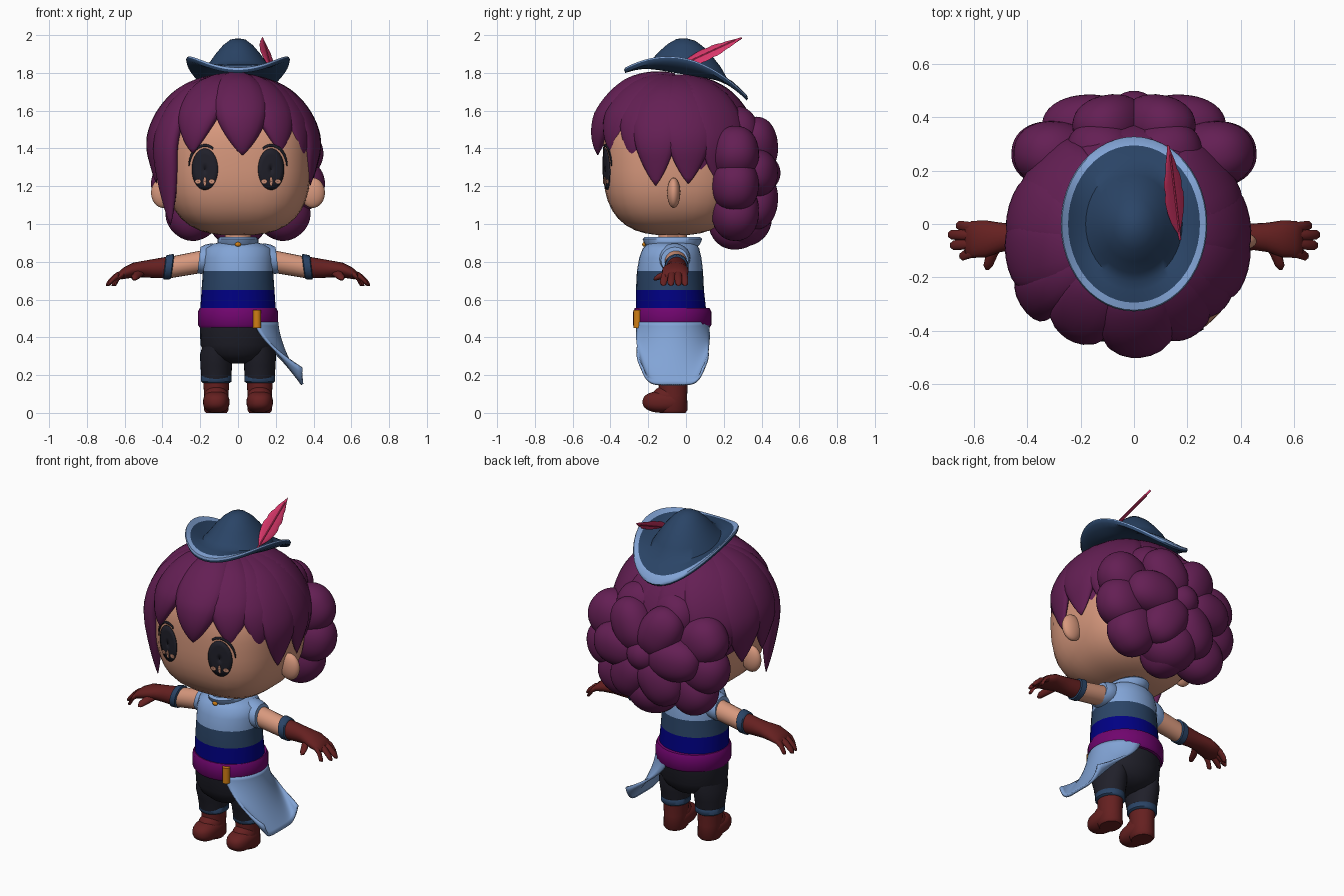
import bpy, bmesh, math
from math import sin, cos, pi, radians
from mathutils import Vector as V

if "Cube" in bpy.data.objects:
    bpy.data.objects.remove(bpy.data.objects["Cube"])

def material(name, rgb):
    m = bpy.data.materials.new(name)
    lin = [(c / 255 / 12.92) if c < 11 else ((c / 255 + 0.055) / 1.055) ** 2.4 for c in rgb]
    m.diffuse_color = (*lin, 1)
    m.use_nodes = True
    m.node_tree.nodes["Principled BSDF"].inputs["Base Color"].default_value = m.diffuse_color
    return m

HAIR = material("plum hair", (100, 31, 84))
SKIN = material("skin", (215, 152, 125))
NAVY = material("slate navy", (42, 68, 102))
LIGHT = material("light blue", (130, 164, 214))
BLUE = material("deep blue", (0, 0, 131))
BELT = material("magenta belt", (112, 5, 110))
DARK = material("charcoal", (32, 32, 42))
BROWN = material("red brown leather", (101, 32, 32))
PINK = material("pink feather", (217, 55, 106))
GOLD = material("gold", (208, 127, 20))

def finish(name, bm, mats, solid=0, angle=50):
    bmesh.ops.recalc_face_normals(bm, faces=bm.faces)
    me = bpy.data.meshes.new(name)
    bm.to_mesh(me)
    bm.free()
    ob = bpy.data.objects.new(name, me)
    bpy.context.collection.objects.link(ob)
    for m in mats:
        me.materials.append(m)
    if solid:
        md = ob.modifiers.new("thickness", 'SOLIDIFY')
        md.thickness, md.offset = solid, 0
    bpy.ops.object.select_all(action='DESELECT')
    ob.select_set(True)
    bpy.context.view_layer.objects.active = ob
    bpy.ops.object.shade_smooth_by_angle(angle=radians(angle))
    return ob

def ring(c, u, v, n=28):
    c, u, v = V(c), V(u), V(v)
    return [c + u * cos(2 * pi * i / n) + v * sin(2 * pi * i / n) for i in range(n)]

def loft(name, rings, mats, bands=None, closed=True, solid=0, angle=50):
    """Skin a list of point rows; bands gives the material index of each strip."""
    bm = bmesh.new()
    rows = [[bm.verts.new(p) for p in r] for r in rings]
    n = len(rows[0])
    for k in range(len(rows) - 1):
        for i in range(n if closed else n - 1):
            j = (i + 1) % n
            f = bm.faces.new((rows[k][i], rows[k][j], rows[k + 1][j], rows[k + 1][i]))
            f.material_index = bands[k] if bands else 0
    if closed and not solid:
        bm.faces.new(rows[0]).material_index = bands[0] if bands else 0
        bm.faces.new(rows[-1]).material_index = bands[-1] if bands else 0
    return finish(name, bm, mats, solid, angle)

def stack(name, x, prof, mats, bands=None):
    """Vertical loft from (z, x radius, y radius, y centre) rows."""
    return loft(name, [ring((x, c, z), (a, 0, 0), (0, b, 0)) for z, a, b, c in prof], mats, bands)

def blob(name, c, r, mat, n=2.0, up=None, top=None, cut=None):
    """Superellipsoid, optionally turned so its z axis follows 'up', or cut by a plane."""
    bm = bmesh.new()
    bmesh.ops.create_uvsphere(bm, u_segments=36, v_segments=24, radius=1)
    q = V(up).to_track_quat('Z', 'Y') if up else None
    for v in bm.verts:
        p = v.co * sum(abs(t) ** n for t in v.co) ** (-1 / n)
        p = V((p.x * r[0], p.y * r[1], p.z * (top if top and p.z > 0 else r[2])))
        v.co = (q @ p if q else p) + V(c)
    if cut:
        bmesh.ops.bisect_plane(bm, geom=bm.verts[:] + bm.edges[:] + bm.faces[:], plane_co=cut[0],
                               plane_no=cut[1], clear_inner=True)
        bmesh.ops.holes_fill(bm, edges=[e for e in bm.edges if e.is_boundary])
    return finish(name, bm, [mat])

# Head, ears and neck
N = 2.8
blob("head", (0, -.07, 1.34), (.385, .37, .40), SKIN, N, top=.34)
stack("neck", 0, [(.87, .07, .075, -.07), (1.0, .07, .075, -.07)], [SKIN])

def on_face(x, z, lift=.004):
    rz = .34 if z > 1.34 else .40
    k = 1 - abs(x / .385) ** N - abs((z - 1.34) / rz) ** N
    return V((x, -.07 - .37 * max(k, 0) ** (1 / N) - lift, z))

def eye_plate(name, cx, cz, rx, rz, mat, lift):
    rows = [[on_face(cx + rx * k * cos(2 * pi * i / 28), cz + rz * k * sin(2 * pi * i / 28), lift)
             for i in range(28)] for k in (.02, .35, .7, 1)]
    loft(name, rows, [mat], solid=.004)

for s in (-1, 1):
    blob("ear", (s * .395, -.065, 1.165), (.065, .035, .08), SKIN)
    eye_plate("eye", s * .175, 1.29, .069, .11, DARK, .004)
    for dx in (-.036, .036):
        eye_plate("eye_glint", s * .175 + dx, 1.225, .015, .012, SKIN, .008)
    eye_plate("eye_glint_tall", s * .175, 1.225, .007, .025, SKIN, .008)
    arc = [radians(8 + 112 * i / 20) for i in range(21)]
    lash = [[on_face(s * (.175 + (rx - d * abs(i - 10) / 10) * cos(a)), 1.29 + rz * sin(a))
             for i, a in enumerate(arc)] for rx, rz, d in ((.083, .119, 0), (.097, .133, .009))]
    loft("eyelash", lash, [DARK], closed=False, solid=.004)

# Hair cap, trimmed along a sloping hairline
HC = V((-.02, -.06, 1.375))
blob("hair_cap", HC, (.43, .41, .40), HAIR, cut=((0, 0, 1.34), (0, .65, 1)))

def lock(az, ztip, w, thick=.045):
    """Leaf-shaped strand running from the crown over the head, then straight down."""
    a = radians(az)
    out, side = V((sin(a), -cos(a), 0)), V((cos(a), sin(a), 0))
    rad = 1 / math.sqrt((sin(a) / .43) ** 2 + (cos(a) / .41) ** 2)
    arc, drop, rows, steps = .64, max(1.38 - ztip, 0), [], 26
    for k in range(steps + 1):
        t = k / steps
        d = t * (arc + drop)
        phi = min(d / arc, 1) * pi / 2
        fall = max(d - arc, 0)
        c = HC + out * (rad * sin(phi) - .08 * fall) + V((0, 0, .40 * cos(phi) - fall))
        nrm = out * sin(phi) + V((0, 0, cos(phi)))
        f = .3 + .7 * sin(t / .55 * pi / 2) if t < .55 else max(cos((t - .55) / .45 * pi / 2), .01) ** .8
        rows.append(ring(c, side * w * f, nrm * thick * min(1, f * 1.1), 16))
    loft("hair_lock", rows, [HAIR], angle=80)

for az, ztip, w, th in ((6, 1.37, .145, .07), (-32, 1.38, .13, .055), (36, 1.38, .125, .05), (58, 1.35, .11, .04),
                        (76, 1.21, .13, .04), (100, 1.22, .14, .04), (-59, 1.0, .10, .05), (-82, 1.22, .14, .045),
                        (-106, 1.2, .14, .045), (126, 1.2, .16, .045), (-130, 1.2, .16, .045),
                        (152, 1.25, .15, .04), (-156, 1.25, .15, .04), (180, 1.25, .15, .04)):
    lock(az, ztip, w, th)

# Gathered curls at the back, radiating like a flower
for k in range(9):
    a = radians(-90 + 40 * k)
    q = (cos(a) ** 4 + sin(a) ** 4) ** -.25
    blob("outer_curl", (.30 * q * cos(a), .26, 1.25 + .225 * q ** .3 * sin(a)), (.125, .145, .16), HAIR,
         2.2, up=(cos(a), .1, sin(a)))
for k in range(6):
    a = radians(60 * k)
    blob("inner_curl", (.185 * cos(a), .375, 1.27 + .165 * sin(a)), (.11, .125, .16), HAIR, 2.2,
         up=(cos(a), -.1, sin(a)))
blob("centre_curl", (0, .40, 1.27), (.10, .10, .10), HAIR)
blob("nape_curl", (0, .30, 1.03), (.16, .155, .15), HAIR)

# Hat: curled brim with a light trim on top, and a pointed crown
def hat_ring(k, dz=0, level=None):
    pts = []
    for p in ring((0, 0, 0), (.275 * k, 0, 0), (0, .328 * k, 0), 48):
        t = max((k - .66) / .34, 0) ** 1.3
        base = 1.81 - .17 * p.y
        edge = 1.74 - .23 * p.y + .13 * (p.x / (.275 * k)) ** 2
        z = level - .1 * p.y if level else base + (edge - base) * t + dz
        pts.append(V((p.x, p.y, z)))
    return pts

hat = [hat_ring(.3, -.02), hat_ring(.6, -.02), hat_ring(.75, -.02), hat_ring(.88, -.02), hat_ring(.98, -.018),
       hat_ring(1), hat_ring(.985, .01), hat_ring(.9, .006), hat_ring(.76, .002), hat_ring(.66), hat_ring(.56, level=1.85),
       hat_ring(.43, level=1.9), hat_ring(.29, level=1.945), hat_ring(.15, level=1.975), hat_ring(.03, level=1.982)]
loft("hat", hat, [NAVY, LIGHT], [0, 0, 0, 0, 0, 1, 1] + [0] * 7)

# Feather: leaf blade and quill
base, tip = V((.168, -.04, 1.83)), V((.128, .295, 1.985))
nrm = V((.66, -.25, .66)).normalized()
wide = nrm.cross(tip - base).normalized()
blade = []
for k in range(15):
    t = k / 14
    w = .048 * max(sin(pi * t ** .85), .03) * (.88 if k in (7, 10) else 1)
    blade.append(ring(base.lerp(tip, t), wide * w, nrm * .006, 12))
loft("feather", blade, [PINK])
loft("feather_quill", [ring(base.lerp(tip, t), wide * .005, nrm * .009, 8) for t in (-.05, .9)], [PINK])

# Striped shirt, collar, belt and buckle
stack("shirt", 0, [(.48, .20, .19, -.08), (.56, .199, .185, -.08), (.65, .193, .18, -.085), (.75, .186, .175, -.085),
                   (.82, .186, .165, -.083), (.87, .175, .15, -.08), (.895, .13, .13, -.075), (.91, .07, .09, -.075)],
      [BLUE, NAVY, LIGHT], [0, 0, 1, 2, 2, 2, 2])
stack("collar", 0, [(.875, .095, .13, -.072), (.895, .108, .147, -.072), (.92, .108, .158, -.072),
                    (.932, .095, .145, -.072), (.915, .075, .12, -.072)], [LIGHT])
blob("collar_clasp", (0, -.222, .892), (.016, .01, .012), GOLD)
stack("belt", 0, [(.452, .203, .198, -.073), (.465, .212, .207, -.073), (.535, .212, .207, -.073),
                  (.555, .203, .198, -.073)], [BELT])
stack("buckle", .10, [(.45, .022, .022, -.256), (.545, .022, .022, -.256)], [GOLD])

# Trousers
stack("trouser_seat", 0, [(.262, .05, .06, -.075), (.28, .11, .115, -.075), (.31, .175, .145, -.075),
                          (.36, .199, .17, -.075), (.47, .202, .186, -.075)], [DARK])
for s in (-1, 1):
    x = s * .115
    stack("trouser_leg", x, [(.18, .078, .085, -.07), (.25, .084, .10, -.07), (.31, .086, .12, -.073),
                             (.40, .06, .12, -.075)], [DARK])
    # Boots with folded cuffs
    stack("boot_shaft", x, [(0, .055, .064, -.068), (.015, .066, .076, -.068), (.09, .064, .074, -.068),
                            (.18, .07, .078, -.068)], [BROWN])
    blob("boot_toe", (x, -.115, .058), (.07, .115, .058), BROWN, 2.4)
    blob("boot_instep", (x, -.10, .085), (.064, .08, .06), BROWN)
    stack("boot_cuff", x, [(.158, .07, .078, -.068), (.166, .081, .087, -.068), (.196, .081, .087, -.068),
                           (.205, .07, .078, -.068)], [NAVY])

    # Sleeve, arm, cuff, glove and fingers
    def limb(name, prof, mat, n=20):
        loft(name, [ring((s * px, py, pz), (0, ry, 0), (s * -.12 * rz, 0, rz), n) for px, py, pz, ry, rz in prof], [mat])
    limb("sleeve", [(.08, -.06, .82, .06, .06), (.15, -.06, .82, .083, .078), (.185, -.06, .813, .079, .077),
                    (.207, -.06, .808, .072, .07)], LIGHT)
    limb("arm", [(.14, -.055, .81, .062, .062), (.37, -.05, .768, .053, .058)], SKIN)
    limb("glove_cuff", [(.345, -.05, .775, .055, .058), (.35, -.05, .775, .064, .067), (.385, -.05, .77, .062, .065),
                        (.39, -.05, .77, .052, .055)], NAVY)
    limb("glove", [(.37, -.05, .771, .055, .058), (.45, -.048, .765, .05, .05), (.50, -.05, .762, .055, .044),
                   (.56, -.056, .755, .07, .04), (.61, -.058, .738, .069, .031), (.635, -.058, .728, .05, .018)], BROWN)
    for y0, y1, x1 in ((-.105, -.12, .655), (-.073, -.08, .69), (-.043, -.04, .698), (-.014, -.006, .668)):
        limb("finger", [(.60, y0, .742, .02, .02), ((.6 + x1) / 2, (y0 + y1) / 2, .722, .02, .02),
                        (x1 - .012, y1, .69, .018, .018), (x1, y1, .68, .008, .008)], BROWN, 12)
    loft("thumb", [ring((s * a, b, c), (r, 0, 0), (0, r * .4, r), 12) for a, b, c, r in
                   ((.51, -.07, .75, .024), (.535, -.12, .73, .022), (.547, -.155, .718, .018),
                    (.55, -.17, .712, .008))], [BROWN])

# Cloth hanging from the belt over one hip
rows = []
for j in range(17):
    v = j / 16
    row = []
    for i in range(33):
        e = 2 * i / 32 - 1
        top = .207 * math.sqrt(max(1 - ((.97 if e > 0 else .9) * e) ** 2, 0))
        z = .48 - v * (.33 - .09 * abs(e) ** 6)
        y = -.07 + e * (.187 + .004 * sin(pi * v) - .025 * v ** 6)
        row.append(V((top + (.34 - top) * v ** 1.6, y, z)))
    rows.append(row)
loft("hip_cloth", rows, [LIGHT], closed=False, solid=.014)
